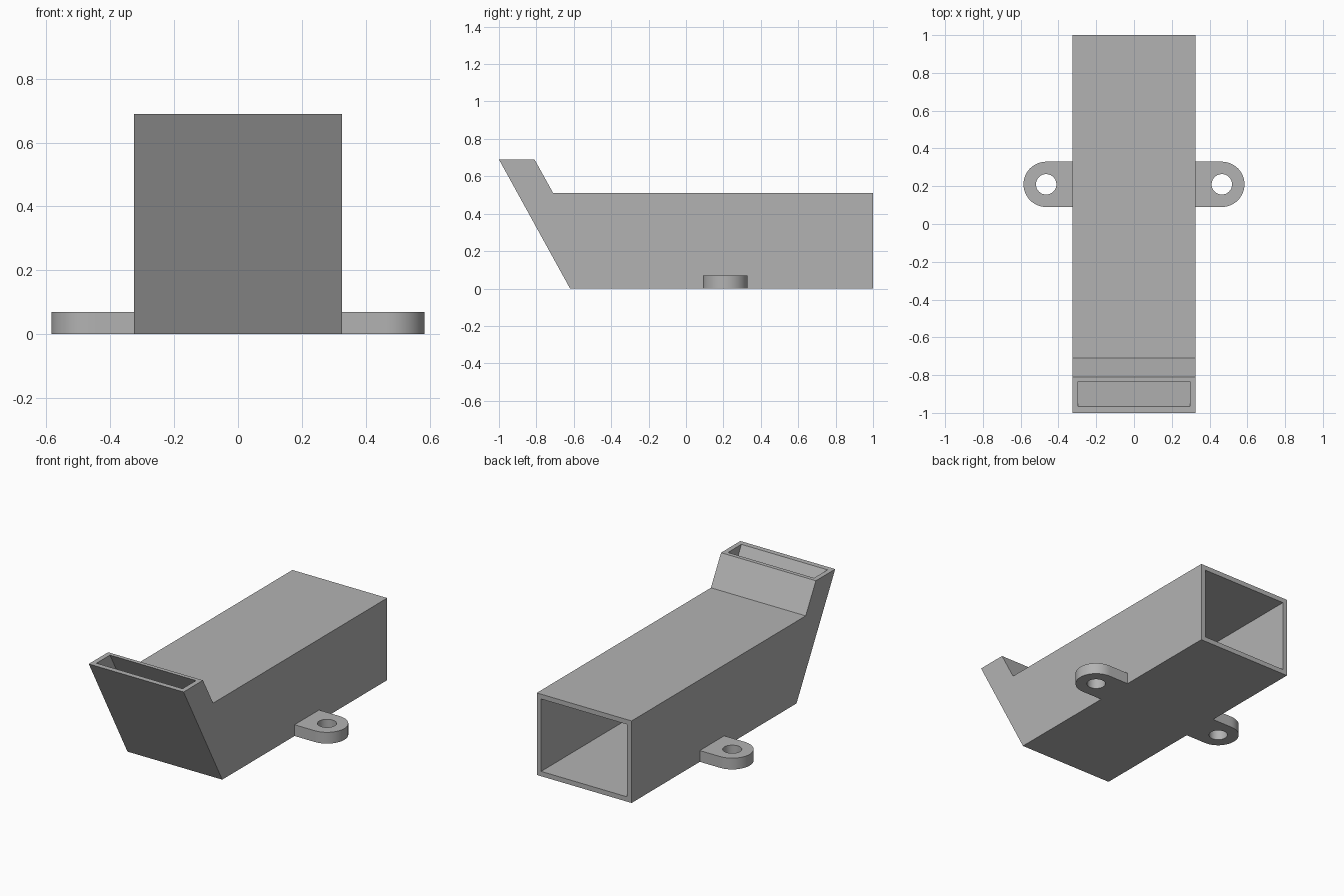
import bpy, bmesh
from math import cos, sin, pi, radians

cube = bpy.data.objects.get("Cube")
if cube:
    bpy.data.objects.remove(cube, do_unlink=True)

grey = bpy.data.materials.new("plain grey")
grey.use_nodes = True
colour = (0.45, 0.45, 0.45, 1)
grey.diffuse_color = colour
grey.node_tree.nodes["Principled BSDF"].inputs["Base Color"].default_value = colour


def make_object(name, bm):
    bmesh.ops.recalc_face_normals(bm, faces=bm.faces)
    mesh = bpy.data.meshes.new(name)
    bm.to_mesh(mesh)
    bm.free()
    mesh.materials.append(grey)
    obj = bpy.data.objects.new(name, mesh)
    bpy.context.collection.objects.link(obj)
    return obj


# Duct: outer and inner side profiles (y, z), open at the back and at the spout
outer = [(-0.62, 0), (1, 0), (1, 0.51), (-0.71, 0.51), (-0.81, 0.69), (-1, 0.69)]
inner = [(-0.604, 0.03), (1, 0.03), (1, 0.48), (-0.719, 0.48), (-0.835, 0.69), (-0.967, 0.69)]
open_edges = (1, 4)

bm = bmesh.new()
shells = []
for profile, half in ((outer, 0.326), (inner, 0.296)):
    left, right = [[bm.verts.new((x, y, z)) for y, z in profile] for x in (half, -half)]
    bm.faces.new(left)
    bm.faces.new(right)
    for i in range(len(profile)):
        j = (i + 1) % len(profile)
        if i not in open_edges:
            bm.faces.new((left[i], left[j], right[j], right[i]))
    shells.append((left, right))

# Rims joining the outer and inner walls around each opening
for i in open_edges:
    rings = [(l[i], l[i + 1], r[i + 1], r[i]) for l, r in shells]
    for k in range(4):
        n = (k + 1) % 4
        bm.faces.new((rings[0][k], rings[0][n], rings[1][n], rings[1][k]))
make_object("duct", bm)

# Mounting tabs: round outer end, square inner end, and a screw hole
STEPS, RADIUS, HOLE, THICK = 48, 0.12, 0.054, 0.07
CX, CY, REACH = 0.465, 0.21, 0.14


def tab_outline(a):
    c, s = cos(a), sin(a)
    if c > -1e-6:
        return CX + RADIUS * c, CY + RADIUS * s
    m = max(abs(c), abs(s))
    return CX + REACH * c / m, CY + RADIUS * s / m


bm = bmesh.new()
angles = [2 * pi * i / STEPS for i in range(STEPS)]
rim = [tab_outline(a) for a in angles]
hole = [(CX + HOLE * cos(a), CY + HOLE * sin(a)) for a in angles]
loops = [[bm.verts.new((x, y, z)) for x, y in pts]
         for pts, z in ((rim, 0), (rim, THICK), (hole, THICK), (hole, 0))]
for k in range(4):
    a, b = loops[k], loops[(k + 1) % 4]
    for i in range(STEPS):
        j = (i + 1) % STEPS
        bm.faces.new((a[i], a[j], b[j], b[i]))
tabs = make_object("mounting_tabs", bm)
tabs.modifiers.new("mirror", "MIRROR")

bpy.ops.object.select_all(action="DESELECT")
tabs.select_set(True)
bpy.context.view_layer.objects.active = tabs
bpy.ops.object.shade_smooth_by_angle(angle=radians(30))
